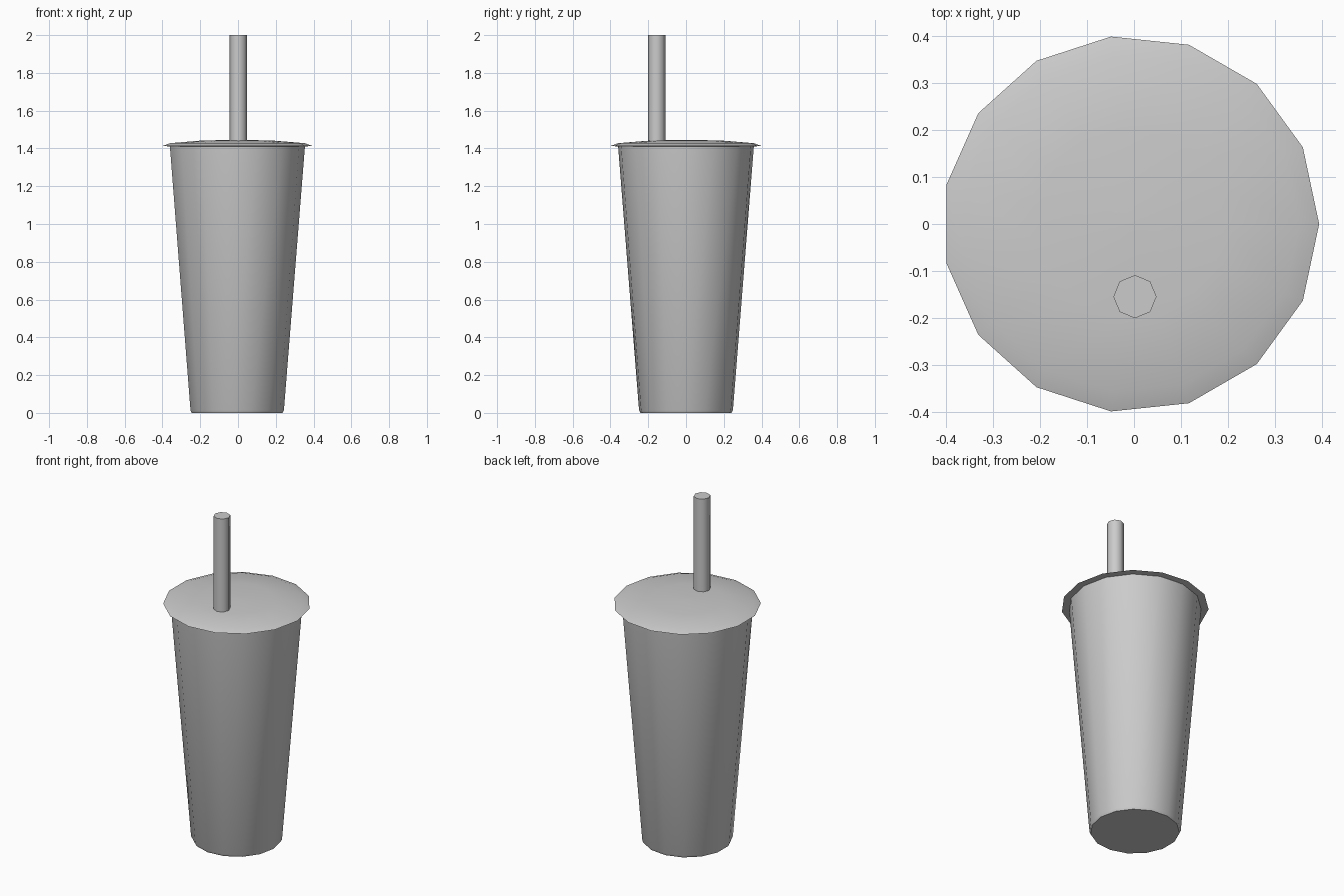
import bpy, bmesh, math

if "Cube" in bpy.data.objects:
    bpy.data.objects.remove(bpy.data.objects["Cube"])

grey = bpy.data.materials.new("light_grey")
COLOUR = (0.6, 0.6, 0.6, 1)
grey.diffuse_color = COLOUR
grey.use_nodes = True
grey.node_tree.nodes["Principled BSDF"].inputs["Base Color"].default_value = COLOUR


def lathe(name, profile, sides, centre, angle=50):
    """Closed solid turned from (radius, height) points, listed bottom to top."""
    bm = bmesh.new()
    rings = [[bm.verts.new((r * math.cos(math.tau * i / sides),
                            r * math.sin(math.tau * i / sides), z))
              for i in range(sides)] for r, z in profile]
    for low, high in zip(rings, rings[1:]):
        for i in range(sides):
            j = (i + 1) % sides
            bm.faces.new((low[i], low[j], high[j], high[i]))
    bm.faces.new(rings[0][::-1])
    bm.faces.new(rings[-1])
    mesh = bpy.data.meshes.new(name)
    bm.to_mesh(mesh)
    bm.free()
    mesh.materials.append(grey)
    obj = bpy.data.objects.new(name, mesh)
    obj.location = (*centre, 0)
    bpy.context.collection.objects.link(obj)
    bpy.ops.object.select_all(action='DESELECT')
    obj.select_set(True)
    bpy.context.view_layer.objects.active = obj
    bpy.ops.object.shade_smooth_by_angle(angle=math.radians(angle))
    return obj


AXIS = (-0.007, 0)

# Tapered cup with a small chamfer at the foot
lathe("cup", [(0.243, 0), (0.25, 0.014), (0.3615, 1.412)], 15, AXIS)

# Shallow domed lid overhanging the cup
lathe("lid", [(0.35, 1.41), (0.402, 1.413), (0.36, 1.428), (0.2, 1.441), (0.02, 1.446)],
      15, AXIS)

# Straw standing towards the front
lathe("straw", [(0.046, 0.05), (0.046, 2.0)], 8, (0.002, -0.155))
